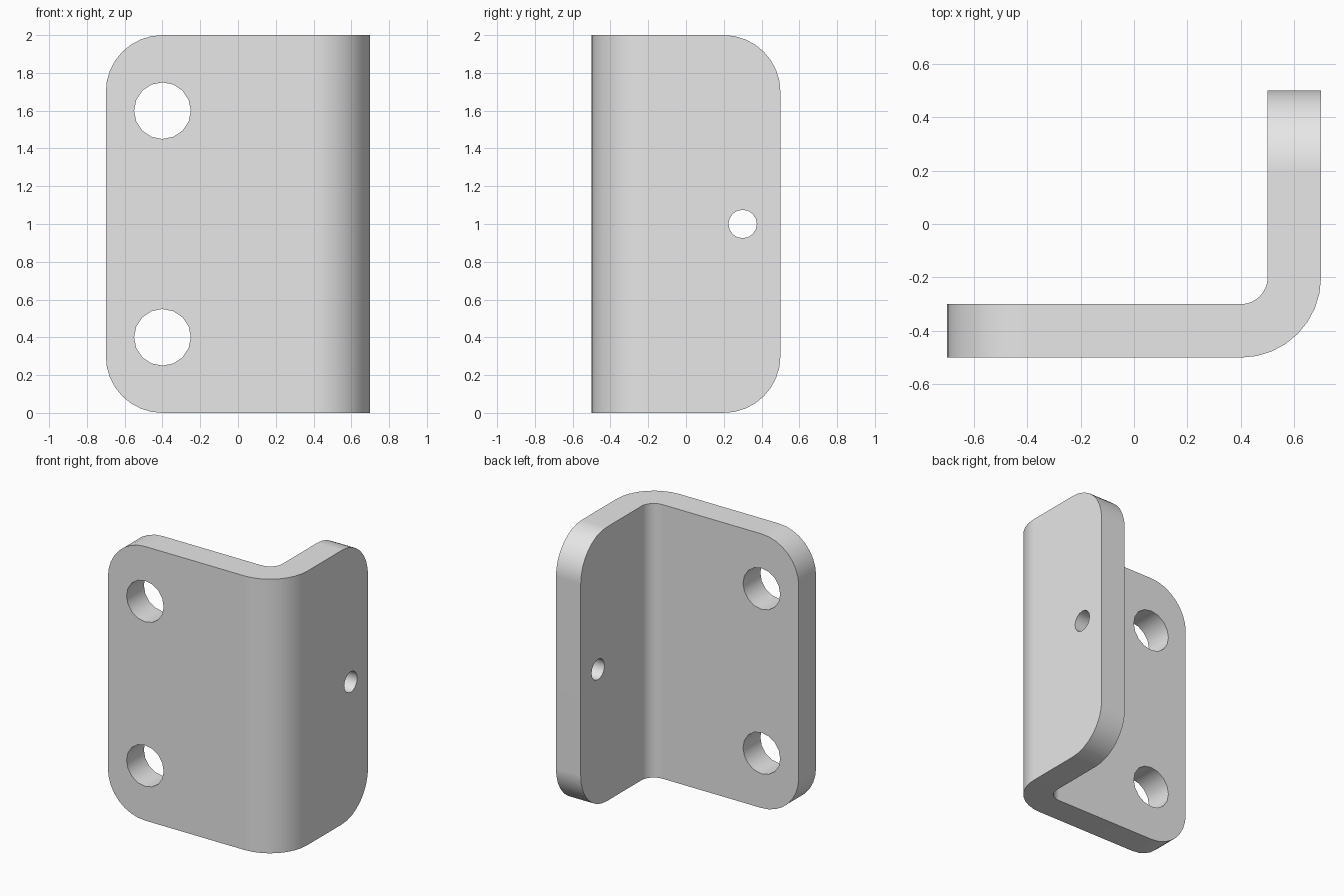
import bpy, bmesh
from math import cos, sin, pi, radians

if "Cube" in bpy.data.objects:
    bpy.data.objects.remove(bpy.data.objects["Cube"])

HEIGHT, THICK, BEND, CORNER = 2.0, 0.2, 0.3, 0.3
LEFT, RIGHT, FRONT, BACK = -0.7, 0.7, -0.5, 0.5

steel = bpy.data.materials.new("light_grey_metal")
steel.use_nodes = True
grey = (0.8, 0.8, 0.8, 1)
steel.diffuse_color = grey
steel.node_tree.nodes["Principled BSDF"].inputs["Base Color"].default_value = grey


def bend_arc(radius, steps=8):
    """Quarter arc from the front plate round to the side plate."""
    cx, cy = RIGHT - BEND, FRONT + BEND
    angles = [-pi / 2 + pi / 2 * i / steps for i in range(steps + 1)]
    return [(cx + radius * cos(a), cy + radius * sin(a)) for a in angles]


# Bent sheet: L-shaped profile raised to full height
outline = [(LEFT, FRONT)] + bend_arc(BEND) + [(RIGHT, BACK), (RIGHT - THICK, BACK)]
outline += bend_arc(BEND - THICK)[::-1] + [(LEFT, FRONT + THICK)]
bm = bmesh.new()
base = bm.faces.new([bm.verts.new((x, y, 0)) for x, y in outline])
top = bmesh.ops.extrude_face_region(bm, geom=[base])["geom"]
bmesh.ops.translate(bm, vec=(0, 0, HEIGHT),
                    verts=[g for g in top if isinstance(g, bmesh.types.BMVert)])
bmesh.ops.recalc_face_normals(bm, faces=bm.faces)


# Rounded corners at the free end of each plate
def is_free_corner(edge):
    a, b = (v.co for v in edge.verts)
    level = abs(a.z - b.z) < 1e-4
    at_left = max(a.x, b.x) < LEFT + 1e-4
    at_back = min(a.y, b.y) > BACK - 1e-4
    return level and (at_left or at_back)


bmesh.ops.bevel(bm, geom=[e for e in bm.edges if is_free_corner(e)], offset=CORNER,
                offset_type='OFFSET', segments=8, profile=0.5, affect='EDGES')
mesh = bpy.data.meshes.new("angle_bracket")
bm.to_mesh(mesh)
bm.free()
mesh.materials.append(steel)
bracket = bpy.data.objects.new("angle_bracket", mesh)
bpy.context.collection.objects.link(bracket)
bpy.context.view_layer.objects.active = bracket


# Drilled holes
def drill(name, location, radius, rotation):
    bpy.ops.mesh.primitive_cylinder_add(vertices=16, radius=radius, depth=2 * THICK,
                                        location=location, rotation=rotation)
    cutter = bpy.context.object
    cutter.name = name
    cutter.hide_render = True
    cutter.data.materials.append(steel)
    bpy.context.view_layer.objects.active = bracket
    mod = bracket.modifiers.new(name, 'BOOLEAN')
    mod.operation, mod.solver, mod.object = 'DIFFERENCE', 'EXACT', cutter
    bpy.ops.object.modifier_apply(modifier=mod.name)
    bpy.data.objects.remove(cutter)


for z in (0.4, 1.6):
    drill("mounting_hole", (-0.4, FRONT + THICK / 2, z), 0.15, (pi / 2, 0, 0))
drill("side_hole", (RIGHT - THICK / 2, 0.3, HEIGHT / 2), 0.075, (0, pi / 2, 0))

# Smooth bends, crisp sheet edges
bpy.ops.object.select_all(action='DESELECT')
bracket.select_set(True)
bpy.context.view_layer.objects.active = bracket
bpy.ops.object.shade_smooth_by_angle(angle=radians(30))
weighted = bracket.modifiers.new("even_shading", 'WEIGHTED_NORMAL')
weighted.keep_sharp = True
